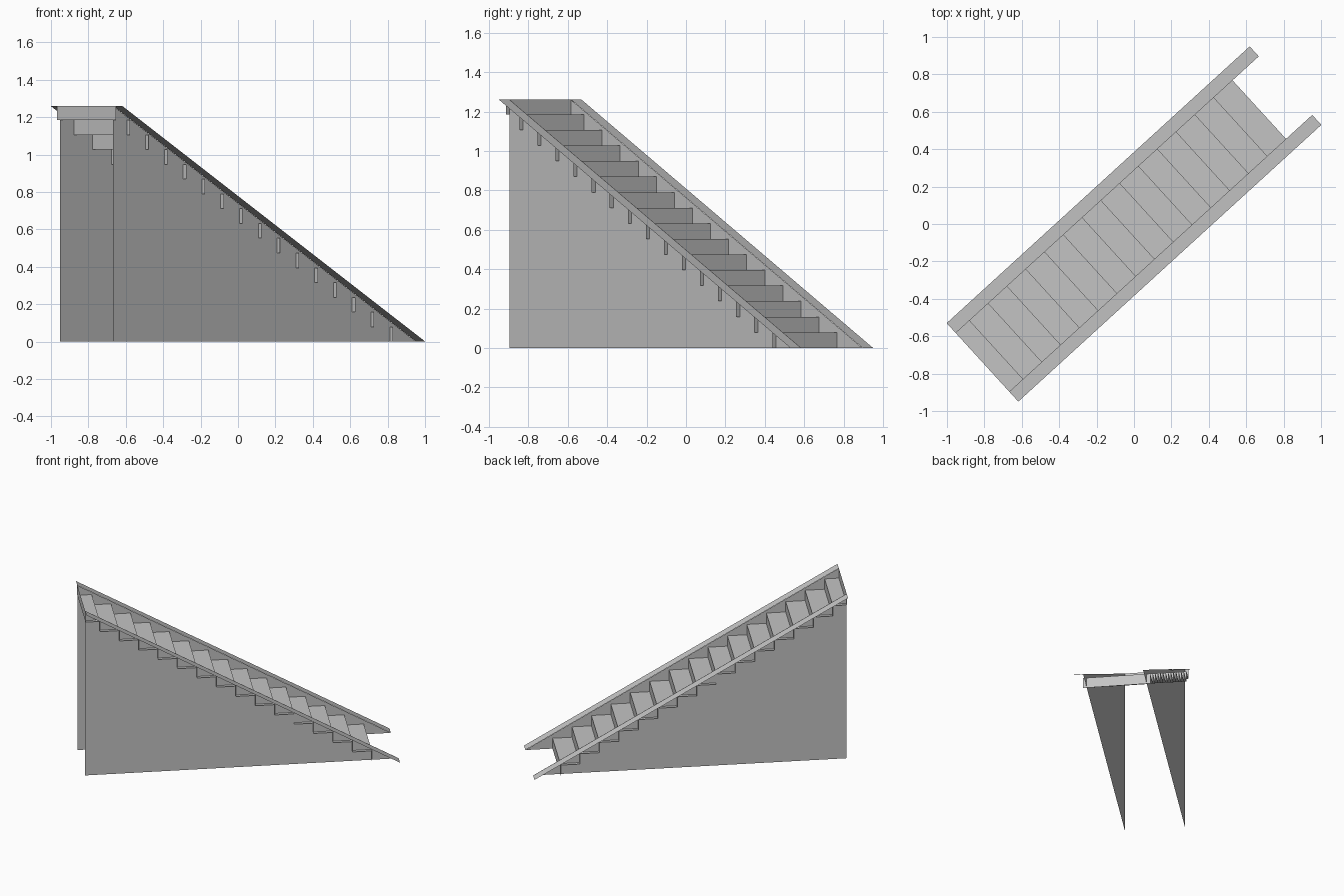
import bpy
from math import radians
from mathutils import Matrix

if "Cube" in bpy.data.objects:
    bpy.data.objects.remove(bpy.data.objects["Cube"])

ANGLE = radians(42.4)           # plan direction of the flight
HALF, TOP = 1.097, 1.26         # half run and full height
WALL, STEP = 0.21, 0.235        # half widths
RAIL_IN, RAIL_OUT = 0.212, 0.284
RISE, GOING, FIRST, COUNT = 0.079, 0.136, 0.907, 15

grey = bpy.data.materials.new("plain grey")
grey.use_nodes = True
color = (0.55, 0.55, 0.55, 1)
grey.diffuse_color = color
grey.node_tree.nodes["Principled BSDF"].inputs["Base Color"].default_value = color


def sheet(name, verts, faces):
    """Flat-faced sheet, drawn along x and turned to the plan direction."""
    mesh = bpy.data.meshes.new(name)
    mesh.from_pydata(verts, [], faces)
    mesh.transform(Matrix.Rotation(ANGLE, 4, "Z"))
    mesh.materials.append(grey)
    obj = bpy.data.objects.new(name, mesh)
    bpy.context.collection.objects.link(obj)
    return obj


# Folded sheet of risers and treads, closed by a short riser at the top
profile = []
for i in range(COUNT):
    s = FIRST - i * GOING
    profile += [(s, i * RISE), (s, (i + 1) * RISE)]
profile += [(-HALF, COUNT * RISE), (-HALF, TOP)]
verts = [(s, t, z) for s, z in profile for t in (-STEP, STEP)]
faces = [(2 * i, 2 * i + 1, 2 * i + 3, 2 * i + 2) for i in range(len(profile) - 1)]
sheet("steps", verts, faces)

# Triangular side walls and the sloping rails that cap them
for side, label in ((1, "left"), (-1, "right")):
    w = side * WALL
    tri = [(-HALF, w, 0), (HALF, w, 0), (-HALF, w, TOP)]
    sheet(label + "_wall", tri, [(0, 2, 1) if side > 0 else (0, 1, 2)])
    a, b = sorted((side * RAIL_IN, side * RAIL_OUT))
    strip = [(-HALF, a, TOP), (HALF, a, 0), (HALF, b, 0), (-HALF, b, TOP)]
    sheet(label + "_rail", strip, [(0, 1, 2, 3)])
